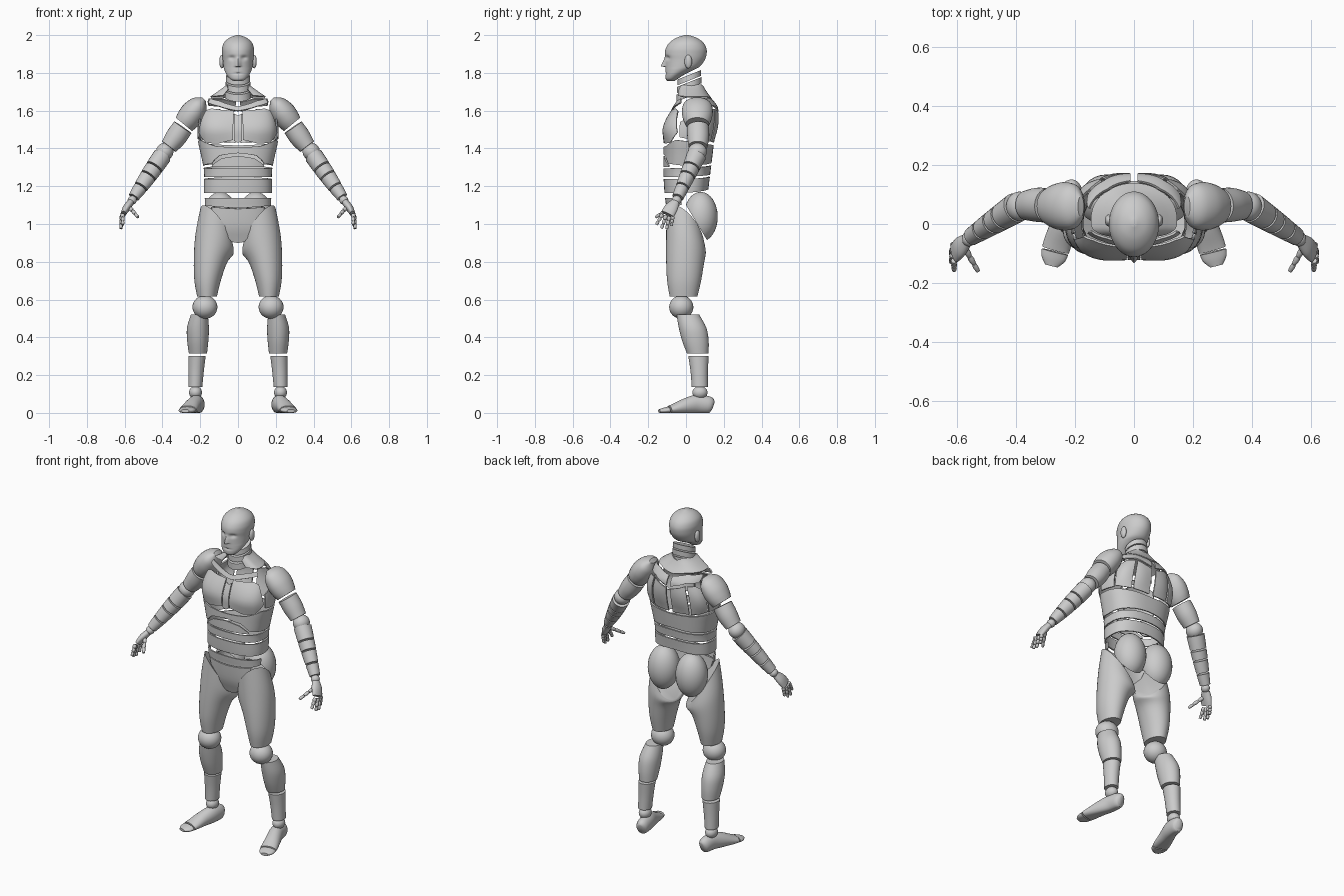
import bpy, bmesh, math
from mathutils import Vector, Matrix


def cat(rows, i, t):
    """Catmull-Rom between rows i and i+1."""
    n = len(rows) - 1
    P = [rows[max(0, min(n, k))] for k in (i - 1, i, i + 1, i + 2)]
    return [0.5 * (2 * b + (c - a) * t + (2 * a - 5 * b + 4 * c - d) * t * t
                   + (3 * b - a - 3 * c + d) * t ** 3) for a, b, c, d in zip(*P)]


def finish(name, bm, mirror=True, thick=0):
    me = bpy.data.meshes.new(name)
    bm.to_mesh(me)
    bm.free()
    ob = bpy.data.objects.new(name, me)
    bpy.context.collection.objects.link(ob)
    if mirror:
        ob.modifiers.new("mirror", 'MIRROR').merge_threshold = 0.0005
    if thick:
        ob.modifiers.new("thickness", 'SOLIDIFY').thickness = thick
    return ob


def tube(name, rows, n=24, steps=4, flat=False, up=(0, 1, 0), mirror=True, warp=None):
    """Capped loft; rows are x, y, z, radius a, radius b, shear a, shear b."""
    rows = [tuple(r) + (0,) * (7 - len(r)) for r in rows]
    d = [cat(rows, i, k / steps) for i in range(len(rows) - 1) for k in range(steps)]
    d.append(list(rows[-1]))
    bm = bmesh.new()
    rings = []
    for i, (x, y, z, ra, rb, sa, sb) in enumerate(d):
        if flat:
            s, b, t = Vector((1, 0, 0)), Vector((0, 1, 0)), Vector((0, 0, 1))
        else:
            t = (Vector(d[min(i + 1, len(d) - 1)][:3]) - Vector(d[max(i - 1, 0)][:3])).normalized()
            b = Vector(up)
            b = (b - t * b.dot(t)).normalized()
            s = b.cross(t)
        ring = []
        for k in range(n):
            a = 2 * math.pi * k / n
            p, q = ra * math.cos(a), rb * math.sin(a)
            co = Vector((x, y, z)) + s * p + b * q + t * (sa * p + sb * q)
            ring.append(bm.verts.new(warp(co) if warp else co))
        rings.append(ring)
    for A, B in zip(rings, rings[1:]):
        for k in range(n):
            bm.faces.new((A[k], A[(k + 1) % n], B[(k + 1) % n], B[k]))
    bm.faces.new(rings[0])
    bm.faces.new(rings[-1])
    bmesh.ops.recalc_face_normals(bm, faces=bm.faces)
    return finish(name, bm, mirror)


def ball(name, c, r, cut=None, thick=0):
    bm = bmesh.new()
    bmesh.ops.create_uvsphere(bm, u_segments=28, v_segments=16, radius=1,
                              matrix=Matrix.Translation(c) @ Matrix.Diagonal((*r, 1)))
    if cut:
        bmesh.ops.bisect_plane(bm, geom=bm.verts[:] + bm.edges[:] + bm.faces[:],
                               plane_co=cut[0], plane_no=cut[1], clear_inner=True)
    return finish(name, bm, True, thick)


# Torso body form: z, half width, front depth, back depth
BODY = [(0.88, .18, .06, .08), (0.98, .18, .092, .10), (1.10, .176, .106, .11),
        (1.18, .18, .115, .118), (1.28, .18, .12, .13), (1.36, .195, .12, .14),
        (1.44, .212, .12, .15), (1.50, .215, .122, .165), (1.56, .205, .102, .173),
        (1.62, .182, .07, .168), (1.66, .165, .052, .14), (1.70, .11, .045, .11),
        (1.74, .06, .04, .09)]


def body(u, z, puff=0):
    i = max(k for k in range(len(BODY) - 1) if BODY[k][0] <= z or k == 0)
    t = (z - BODY[i][0]) / (BODY[i + 1][0] - BODY[i][0])
    _, w, f, b = cat(BODY, i, t)
    s, c = math.sin(math.radians(u)), math.cos(math.radians(u))
    y = -f * abs(c) ** 0.8 if c > 0 else b * abs(c) ** 0.8
    return Vector((w * abs(s) ** 0.8 + puff * s, y - puff * c, z))


def along(line, t):
    k = t * (len(line) - 1)
    i = min(int(k), len(line) - 2)
    return [a + (b - a) * (k - i) for a, b in zip(line[i], line[i + 1])]


def panel(name, bottom, top, puff=0, nu=24, nv=8):
    """Curved shell on the body between two lines of (angle from front, z)."""
    bm = bmesh.new()
    g = []
    for i in range(nu + 1):
        s = i / nu
        (u0, z0), (u1, z1) = along(bottom, s), along(top, s)
        col = []
        for j in range(nv + 1):
            t = j / nv
            h = puff * math.sin(math.pi * s) * math.sin(math.pi * t)
            col.append(bm.verts.new(body(u0 + (u1 - u0) * t, z0 + (z1 - z0) * t, h)))
        g.append(col)
    for i in range(nu):
        for j in range(nv):
            bm.faces.new((g[i][j], g[i + 1][j], g[i + 1][j + 1], g[i][j + 1]))
    return finish(name, bm, True, 0.008)


# Head with brow, nose and mouth shaping
def face(co):
    x, y, z = co
    if y < -0.03:
        if 1.832 < z < 1.888:
            y -= 0.026 * math.exp(-(x / .012) ** 2) * (1.888 - z) / 0.056
        y += 0.012 * math.exp(-((abs(x) - .032) / .016) ** 2 - ((z - 1.88) / .011) ** 2)
        y += 0.005 * math.exp(-(x / .025) ** 2 - ((z - 1.797) / .005) ** 2)
    return Vector((x, y, z))


HEAD = [(1.757, -.098, -.06, .022), (1.768, -.107, -.045, .042), (1.79, -.109, -.01, .06),
        (1.815, -.109, .04, .072), (1.835, -.109, .075, .077), (1.87, -.109, .10, .081),
        (1.90, -.112, .109, .084), (1.93, -.107, .108, .084), (1.96, -.088, .092, .074),
        (1.985, -.052, .058, .047), (2.0, -.008, .014, .008)]
tube("head", [(0, (f + b) / 2, z, w, (b - f) / 2) for z, f, b, w in HEAD],
     n=64, steps=6, flat=True, mirror=False, warp=face)
ball("ears", (.086, .012, 1.86), (.013, .02, .036))

# Neck rings
for i, (z0, z1, r) in enumerate([(1.76, 1.79, .062), (1.72, 1.752, .065), (1.675, 1.712, .068)]):
    tube(f"neck_ring_{i + 1}", [(0, .018, z0, r + .002, r, 0, .4), (0, .018, z1, r, r, 0, .4)],
         n=32, steps=2, flat=True, mirror=False)

# Chest and shoulder girdle panels
panel("chest_plates", [(4, 1.445), (25, 1.425), (50, 1.43), (73, 1.485)],
      [(4, 1.60), (25, 1.605), (45, 1.612), (62, 1.60)], puff=.012)
panel("sternum", [(0, 1.43), (3, 1.44)], [(0, 1.575), (3, 1.585)], nu=4)
panel("collar_bars", [(0, 1.60), (30, 1.625), (62, 1.642)], [(0, 1.623), (30, 1.652), (62, 1.665)], nv=4)
panel("neck_base", [(30, 1.68), (60, 1.678), (100, 1.675), (150, 1.675), (180, 1.66)],
      [(30, 1.715), (60, 1.735), (100, 1.738), (150, 1.738), (180, 1.725)])
panel("side_chest", [(78, 1.46), (95, 1.45), (111, 1.445)], [(78, 1.54), (95, 1.56), (111, 1.57)])

# Back panels
panel("shoulder_blades", [(114, 1.45), (130, 1.44), (148, 1.435)],
      [(114, 1.58), (130, 1.61), (148, 1.61)], puff=.008)
panel("spine_plates", [(152, 1.435), (178, 1.43)], [(152, 1.61), (178, 1.58)], puff=.004)
panel("upper_back", [(122, 1.627), (150, 1.627), (178, 1.595)],
      [(108, 1.665), (150, 1.668), (178, 1.65)])

# Waist bands
panel("rib_band", [(0, 1.375), (25, 1.362), (45, 1.32), (90, 1.308), (135, 1.315), (180, 1.325)],
      [(0, 1.405), (30, 1.412), (68, 1.445), (100, 1.435), (140, 1.422), (180, 1.415)], nu=48)
panel("upper_belly", [(0, 1.303), (45, 1.303)], [(0, 1.36), (22, 1.347), (43, 1.312)])
panel("middle_band", [(0, 1.25), (90, 1.25), (180, 1.262)], [(0, 1.293), (90, 1.296), (180, 1.31)], nu=48)
panel("waist_band", [(0, 1.165), (90, 1.165), (180, 1.185)], [(0, 1.238), (90, 1.238), (180, 1.25)], nu=48)

# Pelvis
panel("pelvis_band", [(0, 1.085), (80, 1.10)], [(0, 1.138), (82, 1.138)])
panel("groin", [(0, .90), (7, .905)], [(0, 1.08), (50, 1.09)])
ball("buttocks", (.094, .078, 1.038), (.092, .09, .132),
     cut=((0, .03, 1.05), (0, .15, .09)), thick=.008)

# Legs
tube("thighs", [(.112, -.003, .97, .088, .10, 1.15, -.8), (.126, 0, .89, .10, .105, .5, -.4),
                (.147, -.005, .80, .087, .10, .1, -.1), (.161, -.01, .70, .07, .09),
                (.164, -.013, .615, .052, .073)], n=36, flat=True)
ball("knees", (.175, -.025, .56), (.066, .064, .062))
tube("calves", [(.205, .01, .52, .045, .06), (.212, .035, .45, .058, .073),
                (.213, .05, .38, .056, .07), (.212, .062, .315, .048, .057)], n=28, flat=True)
tube("lower_shins", [(.217, .066, .302, .046, .054), (.222, .07, .22, .041, .046),
                     (.226, .073, .138, .037, .043)], n=28, flat=True)
ball("ankles", (.225, .074, .108), (.034, .04, .034))


# Feet
def ground(co):
    return Vector((co.x, co.y, max(co.z, 0)))


tube("feet", [(.208, .143, .038, .016, .024), (.211, .125, .042, .034, .044),
              (.22, .06, .046, .04, .05), (.24, 0, .036, .043, .042),
              (.258, -.06, .022, .047, .028), (.266, -.088, .017, .047, .021)],
     up=(0, 0, 1), warp=ground)
tube("toes", [(.268, -.094, .015, .046, .018), (.274, -.118, .012, .041, .015),
              (.28, -.142, .01, .022, .009)], up=(0, 0, 1), warp=ground)

# Shoulders and upper arms
tube("shoulders", [(.18, .06, 1.66, .014, .035), (.203, .06, 1.635, .048, .072),
                   (.235, .06, 1.595, .064, .082), (.265, .06, 1.555, .063, .075),
                   (.287, .06, 1.528, .056, .062)], n=28)
tube("upper_arms", [(.292, .063, 1.512, .055, .058), (.328, .065, 1.46, .056, .058),
                    (.366, .063, 1.41, .046, .05)], n=28)
ball("elbows", (.388, .06, 1.383), (.046, .05, .046))

# Forearm rings
A, B = Vector((.40, .055, 1.362)), Vector((.555, -.045, 1.137))
for i, (s0, s1) in enumerate([(0, .27), (.30, .47), (.50, .73), (.76, .98)]):
    tube(f"forearm_ring_{i + 1}",
         [(*A.lerp(B, s), .049 - .021 * s * s, .052 - .022 * s) for s in (s0, (s0 + s1) / 2, s1)])

# Hands
ball("wrists", (.56, -.05, 1.126), (.024, .026, .024))
tube("palms", [(.568, -.056, 1.115, .018, .024), (.59, -.078, 1.085, .02, .036),
               (.608, -.098, 1.052, .014, .036)], n=20)
FINGERS = [("little_finger", (.612, -.070, 1.04), (.614, -.078, .988)),
           ("ring_finger", (.615, -.088, 1.04), (.62, -.103, .972)),
           ("middle_finger", (.615, -.106, 1.045), (.62, -.13, .975)),
           ("index_finger", (.611, -.124, 1.052), (.61, -.158, .995)),
           ("thumb", (.572, -.085, 1.085), (.528, -.162, 1.035))]
for name, p, q in FINGERS:
    p, q = Vector(p), Vector(q)
    for k in range(3):
        c = [p.lerp(q, k / 3 + f) for f in (0, .15, .31)]
        r = .0115 - .0012 * k
        tube(f"{name}_joint_{k + 1}",
             [(*c[0], r * .85, r * .85), (*c[1], r, r), (*c[2], r * .75, r * .75)], n=10, steps=2)

# Bake modifiers and shade
bpy.ops.object.select_all(action='SELECT')
bpy.context.view_layer.objects.active = bpy.data.objects["head"]
bpy.ops.object.convert(target='MESH')
bpy.ops.object.shade_smooth_by_angle(angle=math.radians(40))
